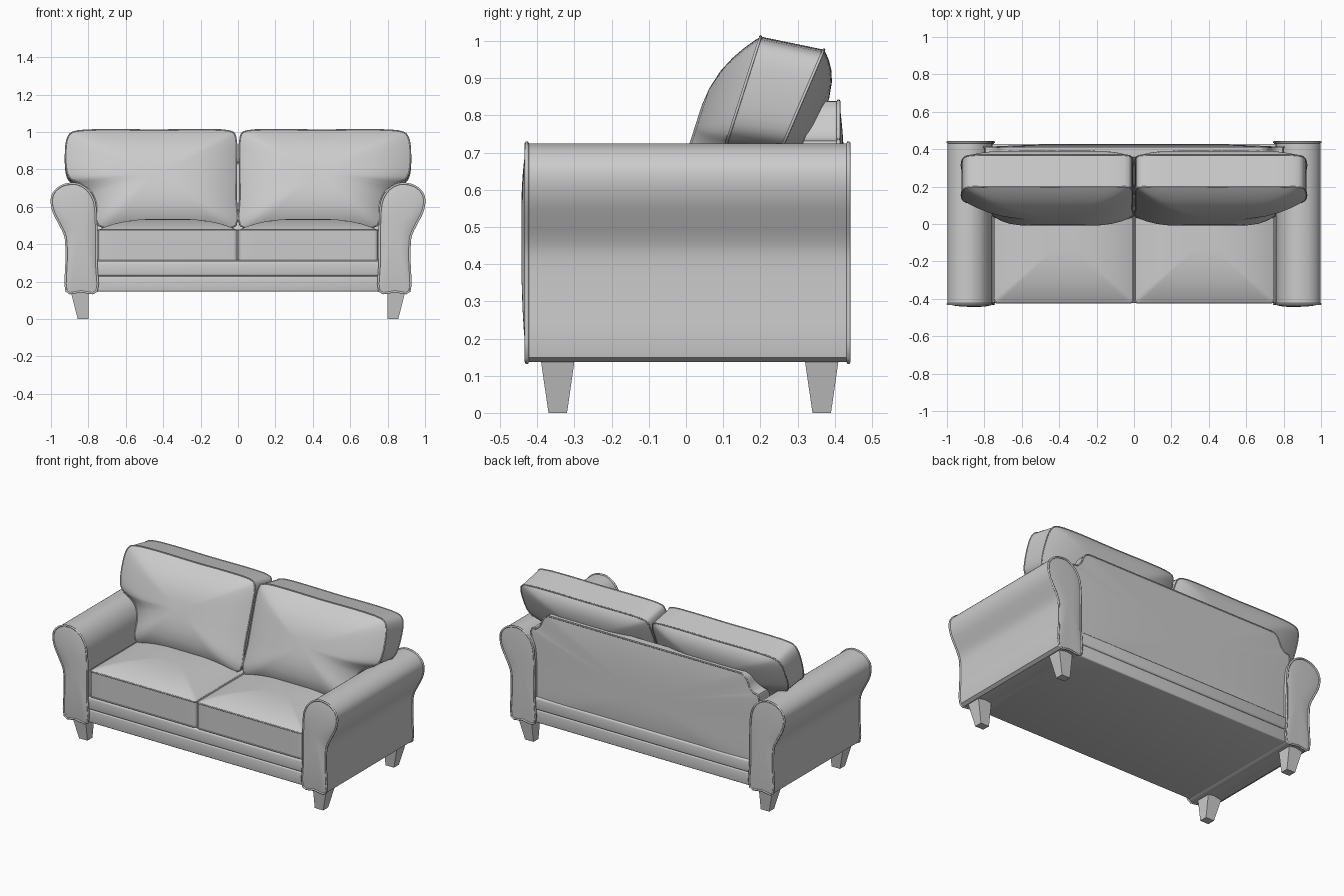
import bpy, bmesh, math
from mathutils import Vector

cube = bpy.data.objects.get("Cube")
if cube:
    bpy.data.objects.remove(cube, do_unlink=True)

fabric = bpy.data.materials.new("light grey")
fabric.use_nodes = True
GREY = (0.6, 0.6, 0.6, 1)
fabric.diffuse_color = GREY
fabric.node_tree.nodes["Principled BSDF"].inputs["Base Color"].default_value = GREY


def finish(name, bm):
    """Turn a bmesh into a smooth-shaded object."""
    bmesh.ops.recalc_face_normals(bm, faces=bm.faces)
    mesh = bpy.data.meshes.new(name)
    bm.to_mesh(mesh)
    bm.free()
    mesh.materials.append(fabric)
    ob = bpy.data.objects.new(name, mesh)
    bpy.context.collection.objects.link(ob)
    bpy.ops.object.select_all(action='DESELECT')
    ob.select_set(True)
    bpy.context.view_layer.objects.active = ob
    bpy.ops.object.shade_smooth_by_angle(angle=math.radians(40))
    return ob


def spline(points, steps=5):
    """Closed smooth loop through the given 2D points."""
    pts = [Vector(p) for p in points]
    n, out = len(pts), []
    for i in range(n):
        a, b, c, d = (pts[(i + k) % n] for k in (-1, 0, 1, 2))
        for j in range(steps):
            t = j / steps
            out.append(b + 0.5 * t * ((c - a) + t * ((2 * a - 5 * b + 4 * c - d)
                                                     + t * (3 * b - a - 3 * c + d))))
    return out


def rounded_rect(x0, x1, y0, y1, r, steps=5):
    """Closed rectangle with round corners and straight subdivided edges."""
    out = []
    corners = ((x1 - r, y1 - r), (x0 + r, y1 - r), (x0 + r, y0 + r), (x1 - r, y0 + r))
    for q, (cx, cy) in enumerate(corners):
        for j in range(steps + 1):
            a = math.pi / 2 * (q + j / steps)
            out.append(Vector((cx + r * math.cos(a), cy + r * math.sin(a))))
    dense = []
    for a, b in zip(out, out[1:] + out[:1]):
        k = max(1, int((b - a).length / 0.06))
        dense += [a.lerp(b, i / k) for i in range(k)]
    return dense


def pillow(name, outline, centre, front, rear, bulge_front, bulge_rear):
    """Two domed faces joined by a band; front and rear map (u, v, bulge) to 3D."""
    bm = bmesh.new()
    c = Vector(centre)
    scales = (0.2, 0.4, 0.6, 0.75, 0.87, 0.95, 1)
    rings = []
    for place, bulge in ((front, bulge_front), (rear, bulge_rear)):
        side = []
        for s in scales:
            ring = [c + (p - c) * s for p in outline]
            side.append([bm.verts.new(place(p.x, p.y, bulge * (1 - s ** 3))) for p in ring])
        bm.faces.new(side[0])
        rings.append(side)
    chain = rings[0] + rings[1][::-1]
    n = len(outline)
    for a, b in zip(chain, chain[1:]):
        for i in range(n):
            j = (i + 1) % n
            bm.faces.new((a[i], a[j], b[j], b[i]))
    return finish(name, bm)


def piping(name, points, radius=0.005):
    """Thin round cord following a closed 3D loop."""
    cu = bpy.data.curves.new(name, 'CURVE')
    cu.dimensions = '3D'
    cu.bevel_depth, cu.bevel_resolution = radius, 1
    sp = cu.splines.new('POLY')
    sp.points.add(len(points) - 1)
    for p, q in zip(sp.points, points):
        p.co = (*q, 1)
    sp.use_cyclic_u = True
    cu.materials.append(fabric)
    ob = bpy.data.objects.new(name, cu)
    bpy.context.collection.objects.link(ob)
    bpy.ops.object.select_all(action='DESELECT')
    ob.select_set(True)
    bpy.context.view_layer.objects.active = ob
    bpy.ops.object.convert(target='MESH')


def block(name, lo, hi, bevel):
    bm = bmesh.new()
    bmesh.ops.create_cube(bm, size=1)
    for v in bm.verts:
        v.co = [l + (h - l) * (t + 0.5) for l, h, t in zip(lo, hi, v.co)]
    bmesh.ops.bevel(bm, geom=list(bm.edges), offset=bevel, segments=3,
                    profile=0.5, affect='EDGES')
    return finish(name, bm)


# Base rails under the seat
block("lower_rail", (-0.77, -0.42, 0.147), (0.77, 0.425, 0.229), 0.008)
block("upper_rail", (-0.77, -0.422, 0.229), (0.77, 0.428, 0.308), 0.012)

# Sofa back: leaning front face, shoulders curving down to the arms
half = [(0.76, 0.27), (0.77, 0.5), (0.8, 0.71), (0.765, 0.735), (0.735, 0.765),
        (0.715, 0.81), (0.69, 0.832), (0.65, 0.838)]
ridge = half + [(x, 0.838) for x in (0.4, 0, -0.4)] + [(-x, z) for x, z in half[::-1]]
back_loop = spline(ridge + [(x, 0.27) for x in (-0.4, 0, 0.4)], 3)
pillow("sofa_back", back_loop, (0, 0.5),
       lambda x, z, b: (x, 0.36 - (0.84 - z) * 0.4 - b, z),
       lambda x, z, b: (x, 0.412 + b, z), 0.02, 0.016)
piping("back_piping", [(p.x, 0.41, p.y) for p in back_loop])

arm = [(0.755, 0.149), (0.757, 0.3), (0.757, 0.45), (0.761, 0.58), (0.775, 0.645),
       (0.81, 0.695), (0.86, 0.722), (0.91, 0.722), (0.955, 0.705), (0.988, 0.67),
       (0.997, 0.625), (0.985, 0.57), (0.955, 0.51), (0.93, 0.46), (0.919, 0.41),
       (0.918, 0.3), (0.918, 0.149), (0.84, 0.147)]
cushion = [(0.012, 0.5), (0.01, 0.65), (0.008, 0.85), (0.012, 0.97), (0.05, 1.006),
           (0.2, 1.012), (0.45, 1.01), (0.7, 1.012), (0.86, 1.005), (0.908, 0.975),
           (0.922, 0.9), (0.918, 0.8), (0.895, 0.75), (0.84, 0.72), (0.785, 0.68),
           (0.757, 0.61), (0.745, 0.5), (0.6, 0.485), (0.38, 0.485), (0.15, 0.485)]

for side, s in (("left", 1), ("right", -1)):
    # Rolled arm with domed end panels and corded edges
    arm_loop = [Vector((s * p.x, p.y)) for p in spline(arm, 3)]
    pillow(side + "_arm", arm_loop, (s * 0.845, 0.5),
           lambda x, z, b: (x, -0.428 - b, z),
           lambda x, z, b: (x, 0.436 + b, z), 0.015, 0.006)
    for end, y in (("front", -0.428), ("rear", 0.437)):
        piping(f"{side}_arm_{end}_piping", [(p.x, y, p.y) for p in arm_loop], 0.006)

    # Seat cushion with a crowned top
    x0, x1 = sorted((s * 0.004, s * 0.748))
    seat = rounded_rect(x0, x1, -0.422, 0.24, 0.02)
    pillow(side + "_seat_cushion", seat, (s * 0.376, -0.09),
           lambda x, y, b: (x, y, 0.476 + b),
           lambda x, y, b: (x, y, 0.314 - b), 0.06, 0)
    for edge, z in (("top", 0.476), ("bottom", 0.316)):
        piping(f"{side}_seat_{edge}_piping", [(p.x, p.y, z) for p in seat], 0.004)

    # Leaning back cushion that flares out over the arm
    loop = [Vector((s * p.x, p.y)) for p in spline(cushion, 3)]

    def front(x, z, b):
        return (x, 0.2 - (1.01 - z) * 0.32 - b, z)

    def rear(x, z, b):
        return (x, 0.37 - (1.01 - z) * 0.4 + b, z - 0.035 * (z - 0.48) / 0.53)

    pillow(side + "_back_cushion", loop, (s * 0.43, 0.78), front, rear, 0.1, 0.075)
    for seam, place in (("front", front), ("rear", rear)):
        piping(f"{side}_cushion_{seam}_piping", [place(p.x, p.y, 0) for p in loop], 0.004)

    # Tapered legs with a straight inner face
    for end, y in (("front", -0.345), ("rear", 0.365)):
        bm = bmesh.new()
        bmesh.ops.create_cube(bm, size=1)
        for v in bm.verts:
            top = v.co.z > 0
            outer = 0.895 if top else 0.857
            depth = 0.093 if top else 0.05
            v.co = (s * (outer if v.co.x > 0 else 0.798), y + v.co.y * depth,
                    0.15 if top else 0)
        finish(f"{side}_{end}_leg", bm)
